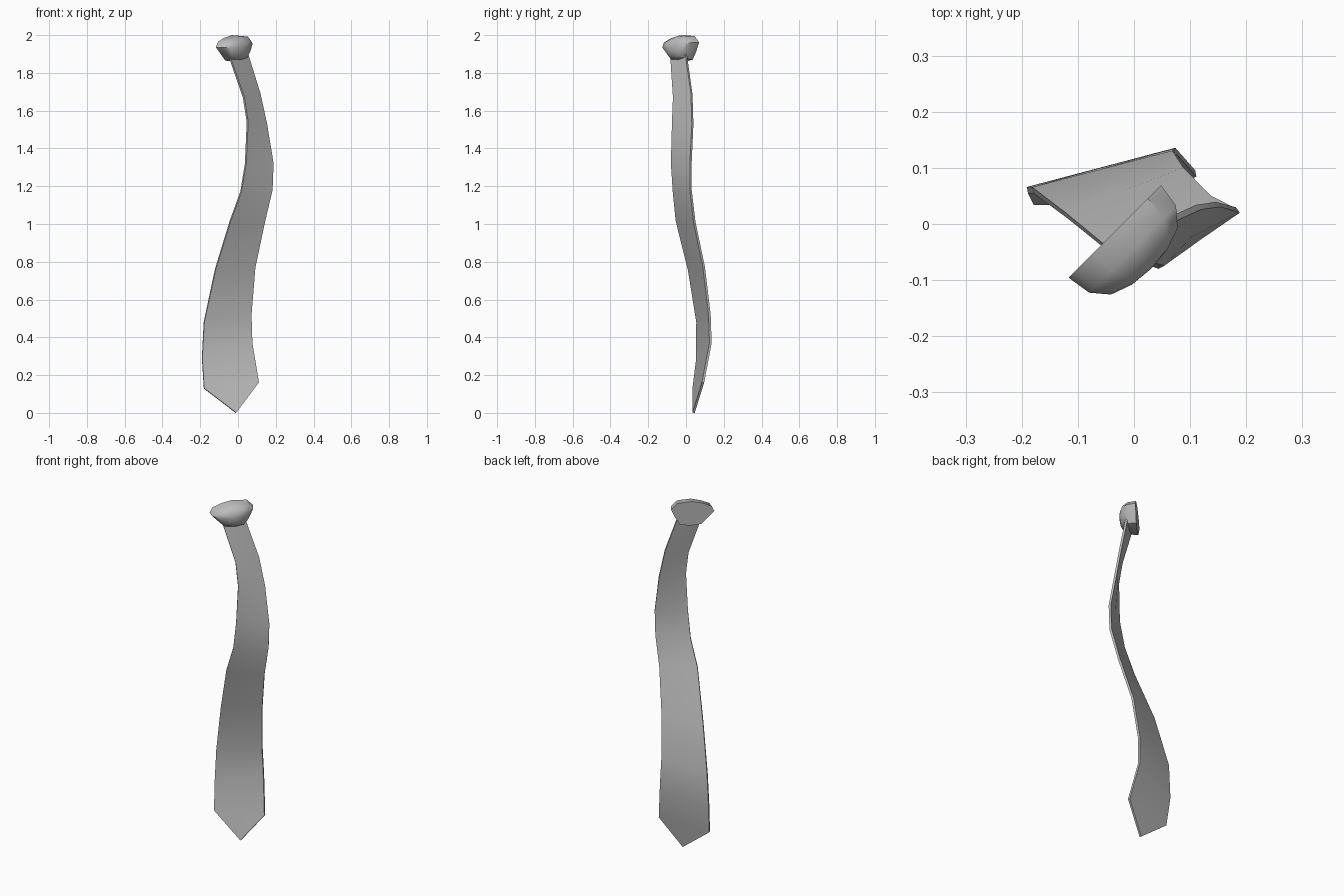
import bpy
import bmesh
from mathutils import Vector

cube = bpy.data.objects.get("Cube")
if cube:
    bpy.data.objects.remove(cube, do_unlink=True)

# Single grey cloth colour
cloth = bpy.data.materials.new("grey_cloth")
cloth.use_nodes = True
grey = (0.5, 0.5, 0.5, 1.0)
cloth.diffuse_color = grey
for node in cloth.node_tree.nodes:
    if node.type == 'BSDF_PRINCIPLED':
        node.inputs["Base Color"].default_value = grey


def finish(name, bm, thickness=0.0):
    """Turn a bmesh into a smooth-shaded object, with optional thickness."""
    bmesh.ops.recalc_face_normals(bm, faces=bm.faces)
    mesh = bpy.data.meshes.new(name)
    bm.to_mesh(mesh)
    bm.free()
    mesh.materials.append(cloth)
    obj = bpy.data.objects.new(name, mesh)
    bpy.context.collection.objects.link(obj)
    bpy.ops.object.select_all(action='DESELECT')
    obj.select_set(True)
    bpy.context.view_layer.objects.active = obj
    if thickness:
        mod = obj.modifiers.new("cloth_thickness", 'SOLIDIFY')
        mod.thickness = thickness
        mod.offset = 0.0
        bpy.ops.object.modifier_apply(modifier=mod.name)
    bpy.ops.object.shade_smooth_by_angle(angle=0.7)
    return obj


# Blade: twisting ribbon strung between its two side edges, ending in a point
right_edge = [(-.05, -.08, 1.9), (.03, -.065, 1.67), (.05, -.07, 1.54),
              (.04, -.075, 1.32), (.015, -.065, 1.17), (-.04, -.05, 1.02),
              (-.12, .015, .76), (-.18, .06, .48), (-.19, .06, .29),
              (-.18, .04, .13)]
left_edge = [(.05, 0, 1.9), (.115, .03, 1.69), (.15, .035, 1.53),
             (.185, .025, 1.32), (.18, .025, 1.18), (.14, .045, 1.01),
             (.09, .095, .77), (.07, .125, .52), (.075, .13, .37),
             (.11, .09, .16)]

bm = bmesh.new()
rows = []
for a, b in zip(right_edge, left_edge):
    a, b = Vector(a), Vector(b)
    rows.append([bm.verts.new(a.lerp(b, t)) for t in (0, 0.5, 1)])
for upper, lower in zip(rows, rows[1:]):
    for i in range(2):
        bm.faces.new((upper[i], lower[i], lower[i + 1], upper[i + 1]))
tip = bm.verts.new((-.01, .04, 0))
for i in range(2):
    bm.faces.new((rows[-1][i], tip, rows[-1][i + 1]))
finish("tie_blade", bm, thickness=0.012)

# Knot: flat-backed dome, turned diagonally; outline given as (across, height)
outline = [(-.15, 1.935), (-.135, 1.965), (-.09, 1.985), (-.03, 2.0),
           (.05, 1.995), (.083, 1.962), (.06, 1.91), (.035, 1.87),
           (-.02, 1.86), (-.08, 1.865)]
across = Vector((1, 1, 0)).normalized()
forward = Vector((1, -1, 0)).normalized()
centre = Vector((-.035, 1.935))


def knot_point(u, z, depth):
    return across * u + forward * depth + Vector((0, 0, z))


bm = bmesh.new()
rings = []
for depth, scale in ((-.015, 1), (.03, .94), (.06, .72), (.074, .38)):
    ring = []
    for point in outline:
        p = centre.lerp(Vector(point), scale)
        ring.append(bm.verts.new(knot_point(p.x, p.y, depth)))
    rings.append(ring)
count = len(outline)
for inner, outer in zip(rings[1:], rings):
    for i in range(count):
        j = (i + 1) % count
        bm.faces.new((outer[i], outer[j], inner[j], inner[i]))
bm.faces.new(rings[0])
front = bm.verts.new(knot_point(centre.x, centre.y, .078))
for i in range(count):
    bm.faces.new((rings[-1][i], rings[-1][(i + 1) % count], front))
finish("tie_knot", bm)
